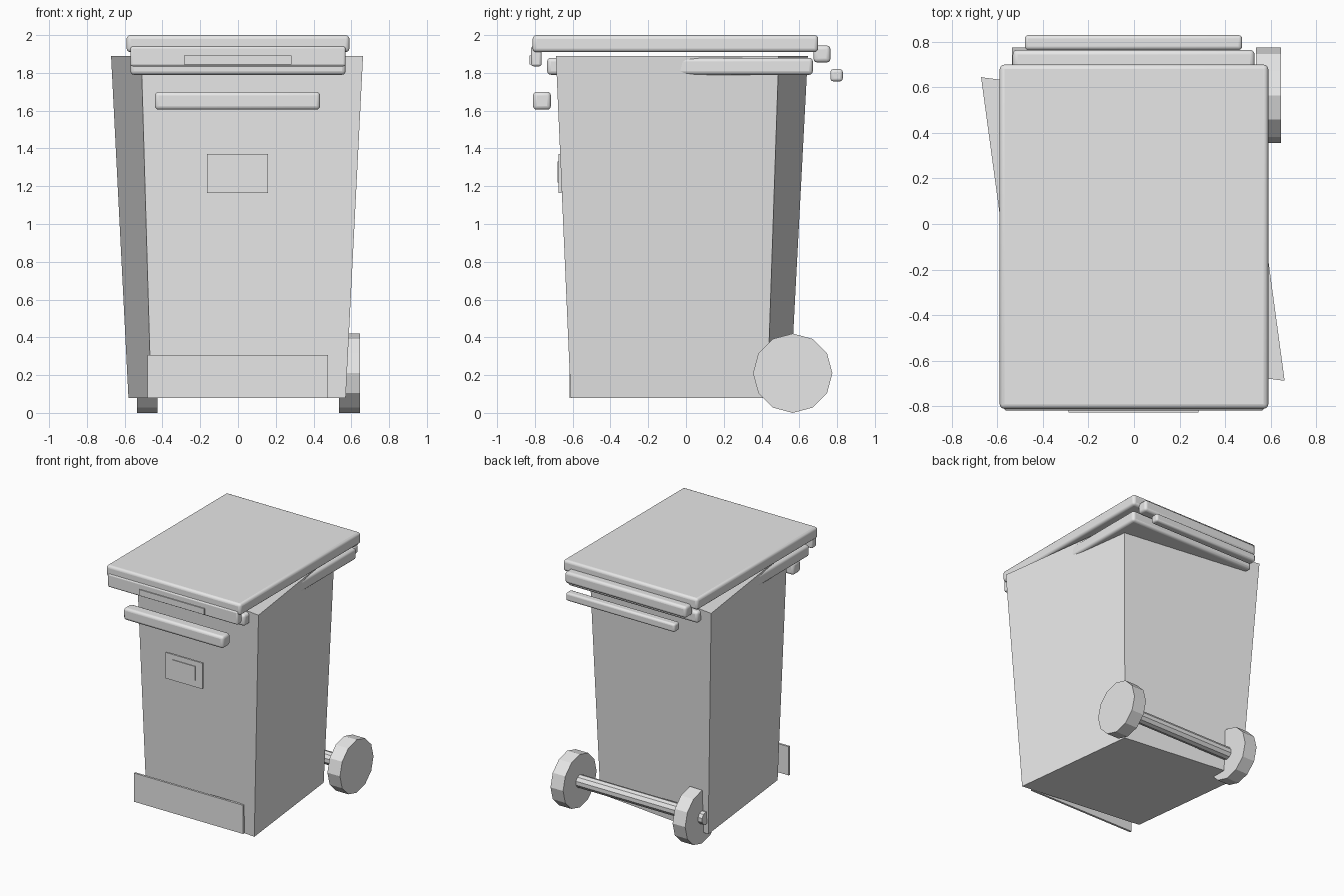
import bpy
import bmesh
import math

cube = bpy.data.objects.get("Cube")
if cube:
    bpy.data.objects.remove(cube, do_unlink=True)

# Single flat colour
grey = bpy.data.materials.new("light_grey")
grey.use_nodes = True
grey.diffuse_color = (0.8, 0.8, 0.8, 1)
grey.node_tree.nodes["Principled BSDF"].inputs["Base Color"].default_value = (0.8, 0.8, 0.8, 1)


def make_object(name, bm):
    bmesh.ops.recalc_face_normals(bm, faces=bm.faces[:])
    mesh = bpy.data.meshes.new(name)
    bm.to_mesh(mesh)
    bm.free()
    mesh.materials.append(grey)
    obj = bpy.data.objects.new(name, mesh)
    bpy.context.collection.objects.link(obj)
    return obj


def box(name, x, y, z, bevel=0.0):
    """Box from (min, max) ranges, with optionally rounded edges."""
    bm = bmesh.new()
    bmesh.ops.create_cube(bm, size=1)
    for v in bm.verts:
        v.co = [lo + (hi - lo) * (c + 0.5) for c, (lo, hi) in zip(v.co, (x, y, z))]
    obj = make_object(name, bm)
    if bevel:
        mod = obj.modifiers.new("rounded_edges", "BEVEL")
        mod.width = bevel
        mod.segments = 3
        bpy.ops.object.select_all(action="DESELECT")
        obj.select_set(True)
        bpy.context.view_layer.objects.active = obj
        bpy.ops.object.shade_smooth_by_angle(angle=math.radians(35))
    return obj


def rod(name, x, radius, sides):
    """Cylinder along x on the wheel axis."""
    bm = bmesh.new()
    bmesh.ops.create_cone(bm, cap_ends=True, segments=sides, radius1=radius,
                          radius2=radius, depth=x[1] - x[0])
    for v in bm.verts:
        a, b, c = v.co
        v.co = (c + (x[0] + x[1]) / 2, a + 0.565, b + 0.21)
    return make_object(name, bm)


# Tapered body with a skewed, diamond-like plan
bm = bmesh.new()
bmesh.ops.create_cube(bm, size=2)
for v in bm.verts:
    sx, sy, top = v.co.x, v.co.y, v.co.z > 0
    if sx * sy < 0:
        dx, dy = (0.667, 0.667) if top else (0.575, 0.58)
    else:
        dx, dy = (0.507, 0.513) if top else (0.455, 0.46)
    v.co = (sx * dx - 0.005, sy * dy - (0.022 if top else 0.03), 1.89 if top else 0.08)
make_object("body", bm)

# Rim and lid
box("rim", (-0.57, 0.57), (-0.735, 0.672), (1.79, 1.88), 0.02)
box("lid", (-0.59, 0.59), (-0.812, 0.70), (1.91, 2.0), 0.02)
box("lid_front_lip", (-0.57, 0.57), (-0.82, -0.765), (1.835, 1.94), 0.012)
box("lip_grip", (-0.287, 0.283), (-0.828, -0.815), (1.845, 1.893))

# Handles and hinge bar
box("front_handle", (-0.44, 0.435), (-0.81, -0.715), (1.605, 1.70), 0.02)
box("hinge_bar", (-0.533, 0.53), (0.675, 0.765), (1.855, 1.945), 0.02)
box("rear_handle", (-0.48, 0.475), (0.765, 0.83), (1.755, 1.82), 0.015)

# Front plates
box("front_panel", (-0.163, 0.16), (-0.675, -0.66), (1.165, 1.37))
box("front_panel_inset", (-0.10, 0.10), (-0.681, -0.67), (1.22, 1.33))
box("kick_plate", (-0.48, 0.477), (-0.617, -0.6), (0.08, 0.307))

# Wheels and axle
for name, x in (("right_wheel", (-0.535, -0.425)), ("left_wheel", (0.535, 0.645))):
    rod(name, x, 0.21, 12)
rod("axle", (-0.57, 0.57), 0.05, 10)
